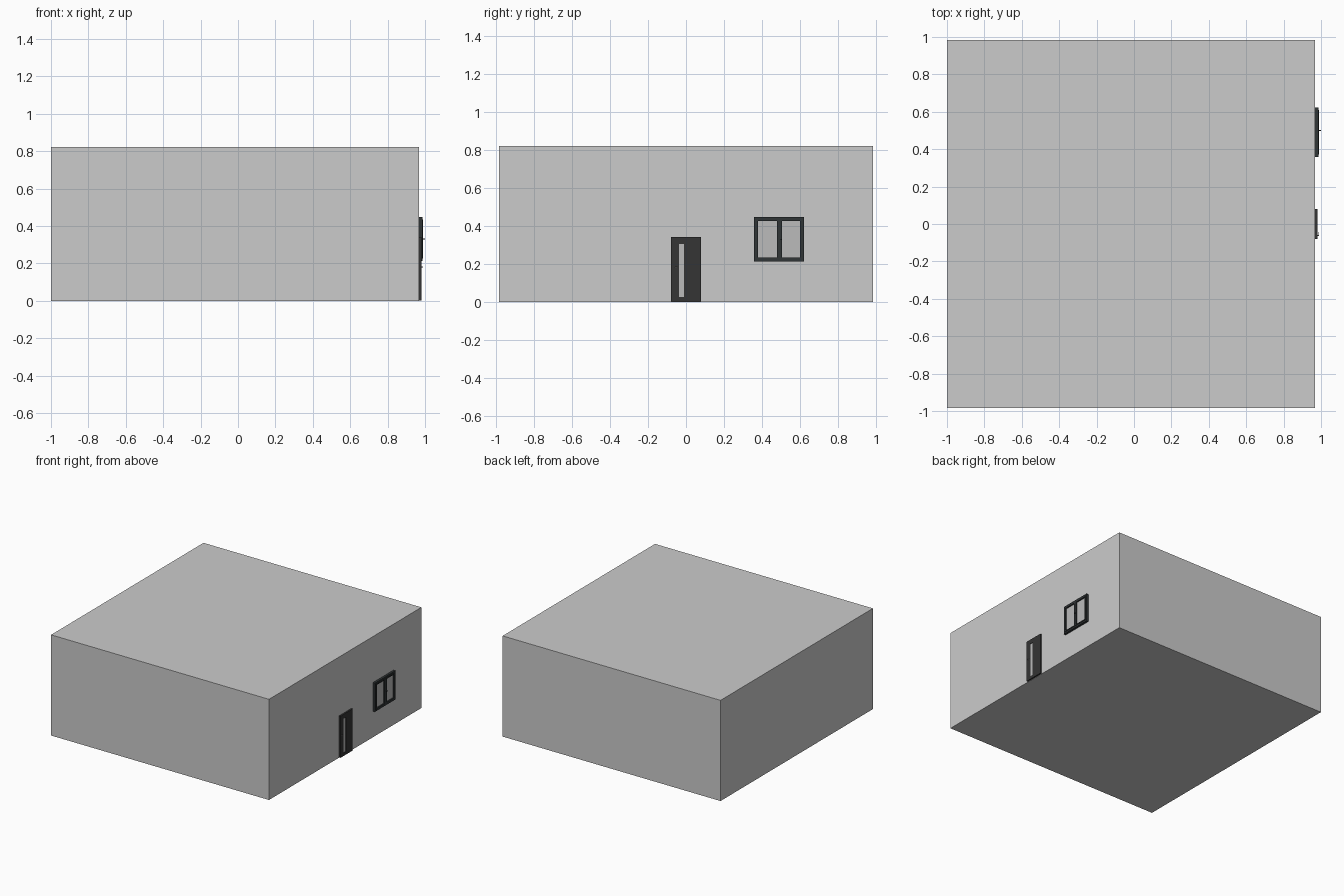
import bpy
import math

if "Cube" in bpy.data.objects:
    bpy.data.objects.remove(bpy.data.objects["Cube"])


def material(name, color):
    m = bpy.data.materials.new(name)
    m.diffuse_color = (*color, 1)
    m.use_nodes = True
    m.node_tree.nodes["Principled BSDF"].inputs["Base Color"].default_value = m.diffuse_color
    return m


dark = material("dark_frame", (0.03, 0.035, 0.037))
panel = material("door_panel", (0.035, 0.035, 0.035))
glass = material("glass", (0.5, 0.5, 0.5))


def box(name, x, y, z, mat=None):
    """Box from (min, max) ranges on each axis."""
    r = (x, y, z)
    bpy.ops.mesh.primitive_cube_add(size=1, location=[(a + b) / 2 for a, b in r])
    o = bpy.context.object
    o.name = name
    o.scale = [b - a for a, b in r]
    bpy.ops.object.transform_apply(location=False, rotation=False, scale=True)
    if mat:
        o.data.materials.append(mat)
    return o


def frame(name, x, y, z, w, mat):
    """Rectangular frame of bar width w on the wall."""
    for side, (a, b) in (("left", (y[0], y[0] + w)), ("right", (y[1] - w, y[1]))):
        box(f"{name}_{side}", x, (a, b), z, mat)
    for side, (a, b) in (("bottom", (z[0], z[0] + w)), ("top", (z[1] - w, z[1]))):
        box(f"{name}_{side}", x, (y[0] + w, y[1] - w), (a, b), mat)


def rod(name, p, axis, length, radius, mat):
    rot = (0, math.pi / 2, 0) if axis == "x" else (math.pi / 2, 0, 0)
    bpy.ops.mesh.primitive_cylinder_add(vertices=12, radius=radius, depth=length,
                                        location=p, rotation=rot)
    o = bpy.context.object
    o.name = name
    bpy.ops.object.shade_smooth_by_angle()
    o.data.materials.append(mat)


W = 0.968  # wall plane

# Building block
box("building", (-1, W), (-0.983, 0.983), (0, 0.822))

# Door: panels around a tall glass slit
DX = (W, 0.981)
box("door_left", DX, (-0.079, -0.038), (0.002, 0.342), panel)
box("door_right", DX, (-0.011, 0.079), (0.002, 0.342), panel)
box("door_bottom", DX, (-0.038, -0.011), (0.002, 0.027), panel)
box("door_top", DX, (-0.038, -0.011), (0.306, 0.342), panel)
box("door_glass", (W, 0.977), (-0.038, -0.011), (0.027, 0.306), glass)
rod("door_handle_stem", (0.984, -0.061, 0.181), "x", 0.01, 0.003, glass)
rod("door_handle", (0.988, -0.053, 0.181), "y", 0.018, 0.002, glass)

# Window: outer frame with two sashes
frame("window_frame", (W, 0.986), (0.358, 0.622), (0.212, 0.447), 0.013, dark)
for side, y in (("left", (0.371, 0.49)), ("right", (0.49, 0.609))):
    frame(f"sash_{side}", (W, 0.989), y, (0.225, 0.434), 0.009, dark)
    box(f"pane_{side}", (W, 0.978), (y[0] + 0.009, y[1] - 0.009), (0.234, 0.425), glass)
box("window_mullion", (W, 0.99), (0.479, 0.505), (0.225, 0.434), dark)
rod("window_handle", (0.994, 0.5, 0.33), "x", 0.012, 0.003, dark)
